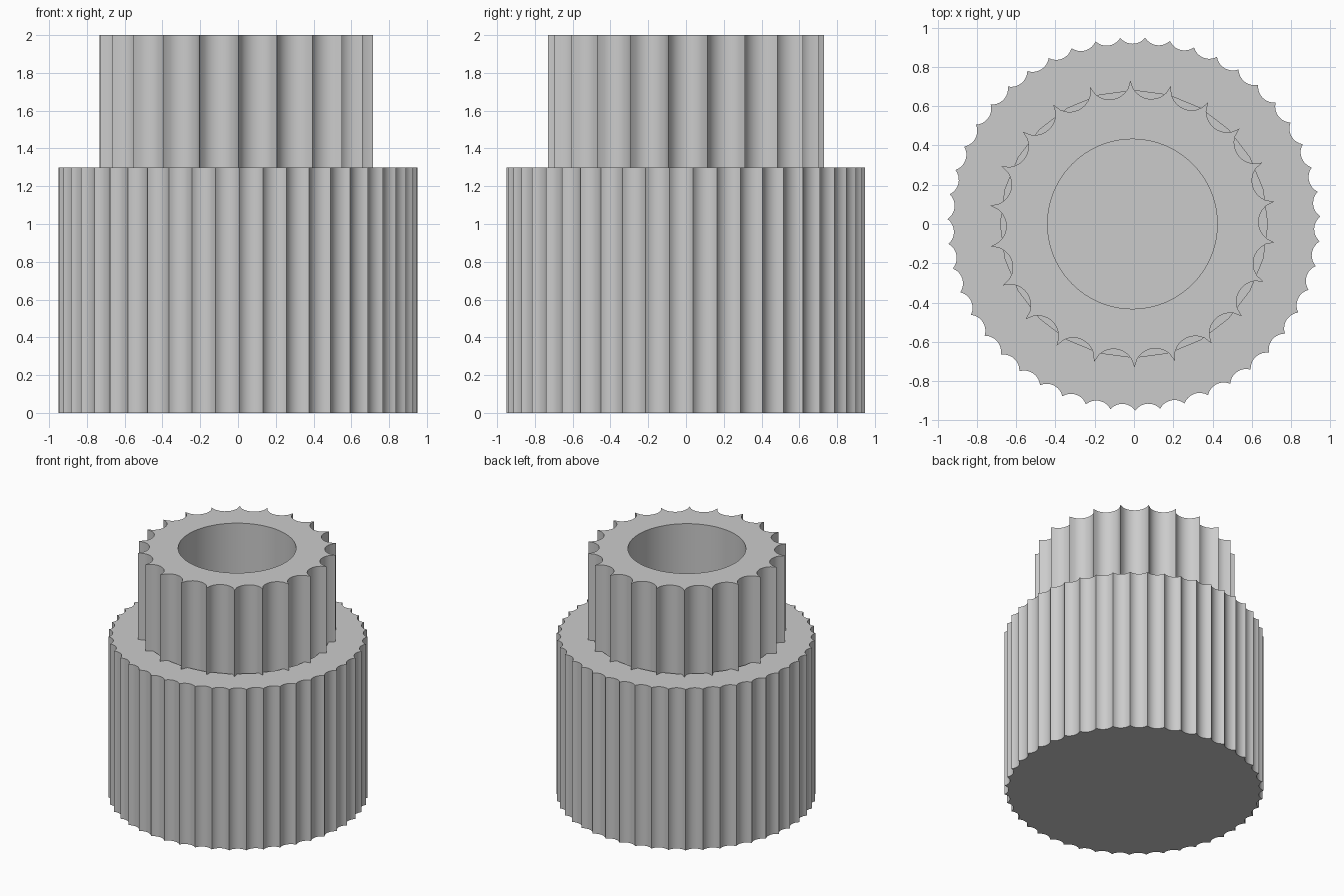
import bpy, bmesh
from math import sin, cos, pi, radians, sqrt
from mathutils import Vector

cube = bpy.data.objects.get("Cube")
if cube:
    bpy.data.objects.remove(cube, do_unlink=True)

grey = bpy.data.materials.new("plain_grey")
grey.use_nodes = True
colour = (0.6, 0.6, 0.6, 1)
grey.diffuse_color = colour
grey.node_tree.nodes["Principled BSDF"].inputs["Base Color"].default_value = colour


def circle(radius, sides):
    return [Vector((radius * cos(2 * pi * i / sides), radius * sin(2 * pi * i / sides)))
            for i in range(sides)]


def fluted_outline(radius, flutes, depth, turn, steps=10):
    """Closed outline of concave arcs meeting at sharp ridges."""
    points = []
    for i in range(flutes):
        a0 = radians(turn - 90) + 2 * pi * i / flutes
        a1 = a0 + 2 * pi / flutes
        p = radius * Vector((cos(a0), sin(a0)))
        q = radius * Vector((cos(a1), sin(a1)))
        half = (q - p).length / 2
        arc = (half ** 2 + depth ** 2) / (2 * depth)
        outward = (p + q).normalized()
        for s in range(steps):
            t = 2 * s / steps - 1
            x = half * t
            sag = sqrt(arc ** 2 - x ** 2) - (arc - depth)
            points.append((p + q) / 2 + (q - p) * t / 2 - outward * sag)
    return points


def hollow_prism(name, outer, inner, bottom, top, floor, x=0):
    """Upright prism with a blind hole sunk from the top."""
    bm = bmesh.new()

    def loop(points, z):
        return [bm.verts.new((p.x, p.y, z)) for p in points]

    def walls(low, high):
        for i in range(len(low)):
            j = (i + 1) % len(low)
            bm.faces.new((low[i], low[j], high[j], high[i]))

    out_low, out_high = loop(outer, bottom), loop(outer, top)
    in_low, in_high = loop(inner, floor), loop(inner, top)
    walls(out_low, out_high)
    walls(in_low, in_high)
    bm.faces.new(out_low)
    bm.faces.new(in_low)
    rim = [bm.edges.get((ring[i - 1], ring[i]))
           for ring in (out_high, in_high) for i in range(len(ring))]
    bmesh.ops.triangle_fill(bm, edges=rim, use_beauty=True, normal=(0, 0, 1))
    bmesh.ops.recalc_face_normals(bm, faces=bm.faces)
    mesh = bpy.data.meshes.new(name)
    bm.to_mesh(mesh)
    bm.free()
    mesh.materials.append(grey)
    obj = bpy.data.objects.new(name, mesh)
    obj.location.x = x
    bpy.context.collection.objects.link(obj)
    bpy.ops.object.select_all(action='DESELECT')
    obj.select_set(True)
    bpy.context.view_layer.objects.active = obj
    bpy.ops.object.shade_smooth_by_angle(angle=radians(30))


# Wide fluted base with a socket for the neck
hollow_prism("fluted_base", fluted_outline(0.95, 47, 0.03, 0.4),
             circle(0.68, 24), 0, 1.3, 0.1)

# Narrow fluted neck with a round bore, standing in the socket
hollow_prism("fluted_neck", fluted_outline(0.73, 22, 0.08, 0.8),
             circle(0.432, 96), 0.1, 2, 0.15, x=-0.008)
